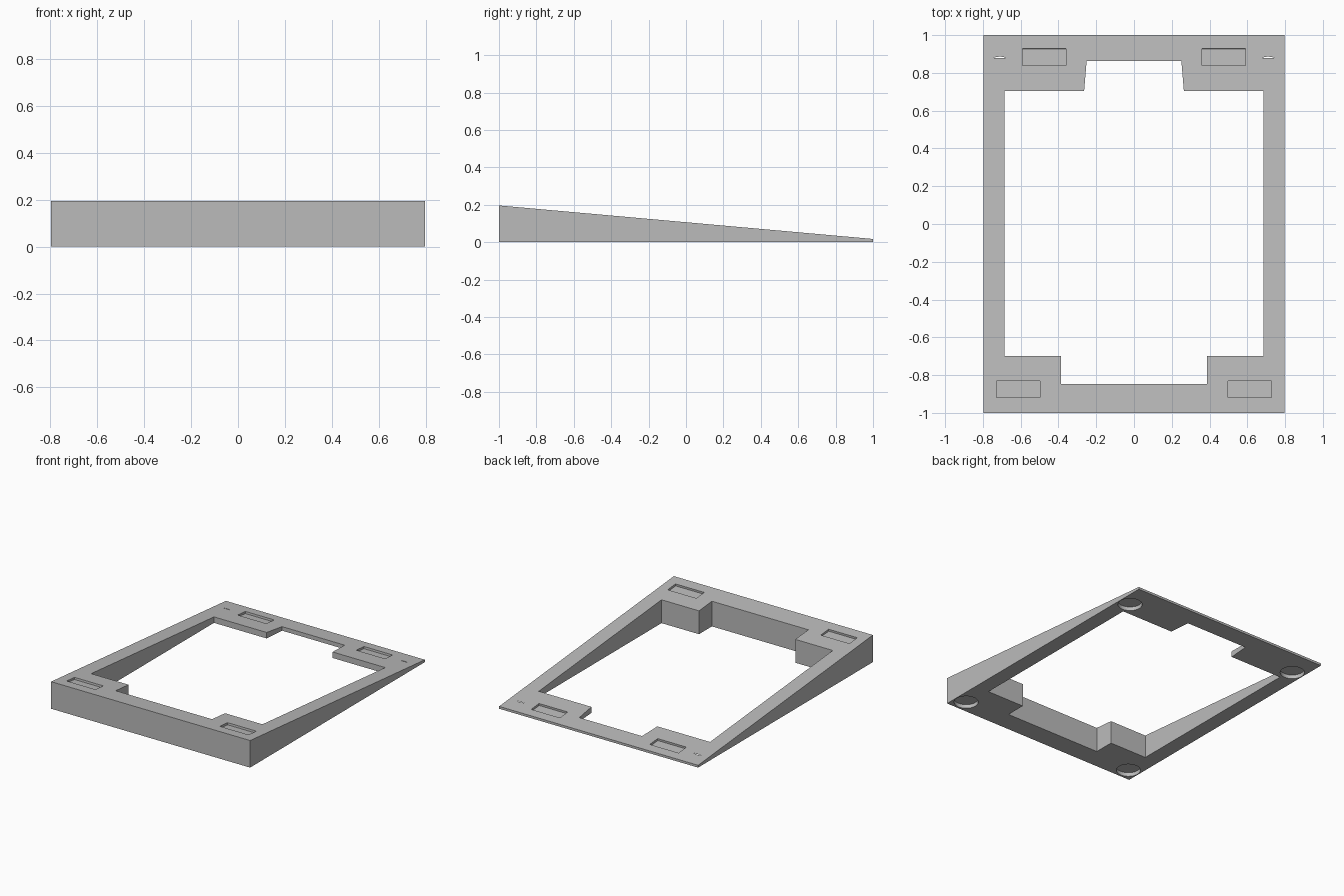
import bpy
import bmesh
import math
from mathutils import Matrix

cube = bpy.data.objects.get("Cube")
if cube:
    bpy.data.objects.remove(cube, do_unlink=True)

HALF_X = 0.797
FRONT_Z, BACK_Z = 0.196, 0.017
SLOPE = (FRONT_Z - BACK_Z) / 2

grey = bpy.data.materials.new("plain grey")
grey.use_nodes = True
colour = (0.5, 0.5, 0.5, 1)
grey.diffuse_color = colour
grey.node_tree.nodes["Principled BSDF"].inputs["Base Color"].default_value = colour


def top_z(y):
    return FRONT_Z - SLOPE * (y + 1)


def make_object(name, bm):
    bmesh.ops.recalc_face_normals(bm, faces=bm.faces)
    mesh = bpy.data.meshes.new(name)
    bm.to_mesh(mesh)
    bm.free()
    mesh.materials.append(grey)
    obj = bpy.data.objects.new(name, mesh)
    bpy.context.collection.objects.link(obj)
    return obj


def prism(name, points, offset):
    """Extrude a flat outline of 3D points along an offset."""
    bm = bmesh.new()
    face = bm.faces.new([bm.verts.new(p) for p in points])
    extruded = bmesh.ops.extrude_face_region(bm, geom=[face])["geom"]
    verts = [v for v in extruded if isinstance(v, bmesh.types.BMVert)]
    bmesh.ops.translate(bm, verts=verts, vec=offset)
    return make_object(name, bm)


def slot_cutter(x, y):
    """Box sunk square to the sloping top."""
    bm = bmesh.new()
    matrix = (Matrix.Translation((x, y, top_z(y)))
              @ Matrix.Rotation(-math.atan(SLOPE), 4, "X")
              @ Matrix.Translation((0, 0, 0.01))
              @ Matrix.Diagonal((0.23, 0.09, 0.05, 1)))
    bmesh.ops.create_cube(bm, size=1, matrix=matrix)
    return make_object("slot_cutter", bm)


def foot_cutter(x, y):
    """Round foot pocket in the underside."""
    bm = bmesh.new()
    depth = top_z(0.88)
    bmesh.ops.create_cone(bm, cap_ends=True, segments=48, radius1=0.081,
                          radius2=0.081, depth=2 * depth,
                          matrix=Matrix.Translation((x, y, 0)))
    return make_object("foot_pocket_cutter", bm)


# Wedge body
frame = prism("wedge_frame",
              [(-HALF_X, -1, 0), (-HALF_X, 1, 0),
               (-HALF_X, 1, BACK_Z), (-HALF_X, -1, FRONT_Z)],
              (2 * HALF_X, 0, 0))

# Central opening, mirrored from its right half
half = [(0.386, -0.848), (0.386, -0.70), (0.686, -0.70),
        (0.686, 0.705), (0.264, 0.705), (0.251, 0.862)]
outline = half + [(-x, y) for x, y in reversed(half)]
cutters = [prism("opening_cutter", [(x, y, -0.1) for x, y in outline], (0, 0, 0.5))]

# Top slots and underside foot pockets
for side in (-1, 1):
    cutters.append(slot_cutter(side * 0.613, -0.875))
    cutters.append(slot_cutter(side * 0.475, 0.883))
    for y in (-0.905, 0.805):
        cutters.append(foot_cutter(side * 0.71, y))

for cutter in cutters:
    cutter.hide_render = True
    mod = frame.modifiers.new(cutter.name, "BOOLEAN")
    mod.operation = "DIFFERENCE"
    mod.solver = "EXACT"
    mod.object = cutter

# Bake the cuts and drop the cutters
bpy.context.view_layer.update()
graph = bpy.context.evaluated_depsgraph_get()
baked = bpy.data.meshes.new_from_object(frame.evaluated_get(graph))
frame.modifiers.clear()
frame.data = baked
baked.name = "wedge_frame"
for cutter in cutters:
    bpy.data.objects.remove(cutter, do_unlink=True)

# Smooth only the round pocket walls
bpy.ops.object.select_all(action="DESELECT")
frame.select_set(True)
bpy.context.view_layer.objects.active = frame
bpy.ops.object.shade_smooth_by_angle(angle=math.radians(12))
for poly in baked.polygons:
    if abs(poly.normal.z) > 0.9:
        poly.use_smooth = False
